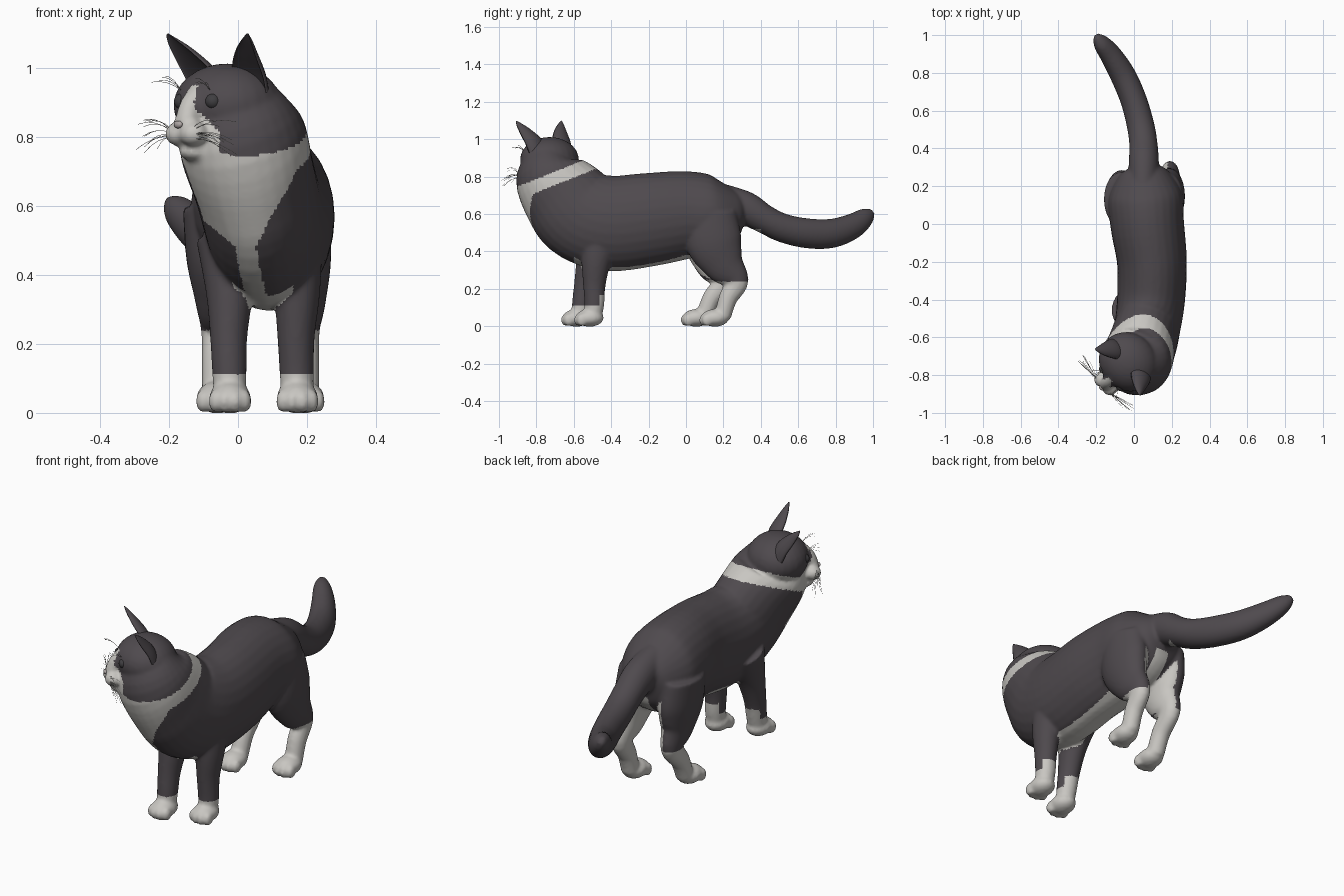
import bpy, bmesh, math, random
from mathutils import Vector, Matrix

random.seed(4)
if "Cube" in bpy.data.objects:
    bpy.data.objects.remove(bpy.data.objects["Cube"])


def material(name, color):
    m = bpy.data.materials.new(name)
    m.use_nodes = True
    m.diffuse_color = (*color, 1)
    m.node_tree.nodes["Principled BSDF"].inputs["Base Color"].default_value = (*color, 1)
    return m


DARK = material("charcoal fur", (0.078, 0.068, 0.076))
WHITE = material("white fur", (0.58, 0.565, 0.535))
INNER = material("inner ear", (0.04, 0.035, 0.04))
EYE = material("dark eye", (0.05, 0.048, 0.052))
NOSE = material("nose", (0.42, 0.38, 0.37))

# The head is turned towards the model's right
HEAD = Matrix.Translation((-0.03, -0.73, 0.89)) @ Matrix.Rotation(math.radians(-46), 4, 'Z')
HEAD_INV = HEAD.inverted()


def ball(bm, center, radii, frame=Matrix()):
    mat = frame @ Matrix.Translation(center) @ Matrix.Diagonal((*radii, 1))
    bmesh.ops.create_uvsphere(bm, u_segments=24, v_segments=16, radius=1, matrix=mat)


def spline(points, steps):
    """Catmull-Rom through tuples of any length."""
    p = [points[0]] + list(points) + [points[-1]]
    out = []
    for i in range(1, len(p) - 2):
        for k in range(steps):
            t = k / steps
            out.append([0.5 * (2 * b + (c - a) * t + (2 * a - 5 * b + 4 * c - d) * t * t
                               + (3 * b - a - 3 * c + d) * t ** 3)
                        for a, b, c, d in zip(p[i - 1], p[i], p[i + 1], p[i + 2])])
    return out + [list(points[-1])]


def loft(bm, sections, frame=Matrix(), front=1, sides=28, steps=5):
    """Elliptical tube; sections are x, y, z, half width, half depth."""
    path = spline(sections, steps)
    rings = []
    for i, s in enumerate(path):
        t = Vector(path[min(i + 1, len(path) - 1)][:3]) - Vector(path[max(i - 1, 0)][:3])
        t.normalize()
        side = (Vector((1, 0, 0)) - t * t.x).normalized()
        other = t.cross(side)
        ring = []
        for j in range(sides):
            a = math.tau * j / sides
            depth = math.sin(a) * (front if j > sides / 2 else 1)
            co = Vector(s[:3]) + side * s[3] * math.cos(a) + other * s[4] * depth
            ring.append(bm.verts.new(frame @ co))
        rings.append(ring)
    for r, q in zip(rings, rings[1:]):
        for j in range(sides):
            k = (j + 1) % sides
            f = bm.faces.new((r[j], r[k], q[k], q[j]))
            f.material_index = int(front < 0 and sides / 2 < j < sides - 1)
    bm.faces.new(rings[0])
    bm.faces.new(rings[-1])


def finish(bm, name, mats):
    bmesh.ops.recalc_face_normals(bm, faces=bm.faces[:])
    for f in bm.faces:
        f.smooth = True
    me = bpy.data.meshes.new(name)
    bm.to_mesh(me)
    bm.free()
    for m in mats:
        me.materials.append(m)
    ob = bpy.data.objects.new(name, me)
    bpy.context.collection.objects.link(ob)
    return ob


bm = bmesh.new()

# Torso, chest and neck
loft(bm, [(.045, .31, .60, .06, .06), (.05, .27, .60, .13, .13), (.06, .15, .59, .195, .21),
          (.07, 0, .595, .195, .235), (.095, -.2, .57, .185, .25), (.09, -.4, .55, .18, .255),
          (.07, -.55, .59, .175, .25), (.045, -.64, .68, .178, .235),
          (.01, -.73, .80, .185, .19), (-.02, -.75, .90, .14, .12)])

# Tail
loft(bm, [(.05, .2, .66, .08, .1), (.052, .32, .63, .08, .09), (.05, .42, .573, .075, .077),
          (.035, .52, .525, .073, .077), (0, .65, .497, .07, .08), (-.055, .78, .497, .068, .078),
          (-.12, .89, .535, .058, .068), (-.175, .96, .585, .042, .05), (-.2, .995, .615, .016, .02)])

# Legs and paws: the right pair steps further forward
FORE = [(.16, -.45, .5, .085, .11), (.17, -.48, .35, .068, .08), (.168, -.49, .22, .054, .06),
        (.17, -.49, .12, .05, .053), (.172, -.5, .03, .045, .045)]
HIND = [(.175, .13, .6, .085, .14), (.185, .15, .45, .085, .15), (.19, .205, .33, .065, .11),
        (.19, .27, .24, .047, .065), (.19, .225, .15, .045, .05), (.19, .195, .05, .045, .045)]


def leg(bm, sections, paw_y, dx, dy):
    moved = []
    for x, y, z, rx, ry in sections:
        t = min(1, max(0, (0.5 - z) / 0.4))
        moved.append((x + dx, y + dy * t, z, rx, ry))
    loft(bm, moved)
    x, y = moved[-1][0], paw_y + dy
    ball(bm, (x, y, .045), (.06, .075, .047))
    for toe in (-.042, -.015, .015, .042):
        ball(bm, (x + toe, y - .062 + abs(toe) * .5, .034), (.02, .03, .034))


for sections, paw_y, dx, dy in ((FORE, -.515, -.195, -.07), (HIND, .155, -.25, -.1)):
    leg(bm, sections, paw_y, 0, 0)
    leg(bm, sections, paw_y, dx, dy)

# Skull, muzzle and chin
ball(bm, (0, 0, 0), (.165, .15, .122), HEAD)
loft(bm, [(0, -.1, .05, .03, .03), (0, -.15, 0, .032, .03), (0, -.172, -.06, .036, .03)], HEAD)
for s in (-1, 1):
    ball(bm, (s * .03, -.165, -.082), (.042, .042, .036), HEAD)
ball(bm, (0, -.125, -.135), (.052, .052, .026), HEAD)

# Fuse into one smooth skin
cat = finish(bm, "cat_body", [DARK, WHITE])
bpy.context.view_layer.objects.active = cat
cat.select_set(True)
remesh = cat.modifiers.new("fuse", 'REMESH')
remesh.mode = 'VOXEL'
remesh.voxel_size = 0.009
remesh.use_smooth_shade = True
smooth = cat.modifiers.new("soften", 'SMOOTH')
smooth.factor = 0.5
smooth.iterations = 6
for name in ("fuse", "soften"):
    bpy.ops.object.modifier_apply(modifier=name)


def lookup(table, v):
    """Piecewise linear table of (key, value), keys rising."""
    if v <= table[0][0]:
        return table[0][1]
    for (a, p), (b, q) in zip(table, table[1:]):
        if v <= b:
            return p + (q - p) * (v - a) / (b - a)
    return table[-1][1]


BIB = [(.31, .03), (.48, .03), (.57, .105), (.66, .16), (.75, .2)]
BIB_MID = [(.31, .06), (.41, .035), (.49, .02), (.57, -.01)]
BLAZE = [(-.12, .1), (-.08, .1), (-.055, .07), (-.02, .035), (.055, .014)]


def is_white(c, n):
    x, y, z = c
    collar = z - 0.4 * y
    if 1.035 < collar < 1.107:
        return True
    if collar >= 1.107:                                   # blaze and muzzle
        p = HEAD_INV @ c
        return p.y < -.07 and p.z < .06 and abs(p.x) < lookup(BLAZE, p.z)
    if y < -.3 and z < (.17 if n.y > .5 else .11):        # front socks
        return True
    if y < -.5 and n.y < -.2 and z > .3:                  # bib
        if abs(x - lookup(BIB_MID, z)) < lookup(BIB, z):
            return True
    if -.6 < y < .2 and n.z < -.55 and .25 < z < .45:     # belly
        return abs(x - .07) < .09
    if -.1 < y < .4:                                      # hind socks and inner thighs
        if z < .24:
            return True
        inward = (x - .065) * n.x < 0 and abs(n.x) > .3
        return z < .52 and (inward or (y > .2 and abs(x - .06) < .04))
    return False


for f in cat.data.polygons:
    f.material_index = int(is_white(f.center, f.normal))
    f.use_smooth = True

# Cupped ears and eyes
for s, label in ((1, "left"), (-1, "right")):
    bm = bmesh.new()
    loft(bm, [(s * .09, 0, .045, .066, .045), (s * .105, -.02, .09, .06, .042),
              (s * .13, -.05, .14, .042, .032), (s * .155, -.073, .182, .02, .018),
              (s * .168, -.082, .207, .004, .004)], HEAD, front=-.35)
    finish(bm, label + "_ear", [DARK, INNER])
    bm = bmesh.new()
    ball(bm, (s * .065, -.121, .012), (.023, .023, .023), HEAD)
    finish(bm, label + "_eye", [EYE])

# Nose
bm = bmesh.new()
ball(bm, (0, -.199, -.055), (.016, .009, .011), HEAD)
finish(bm, "nose", [NOSE])

# Whiskers and brow hairs
curve = bpy.data.curves.new("whiskers", 'CURVE')
curve.dimensions = '3D'
curve.bevel_depth = 0.0007
curve.bevel_resolution = 0
curve.materials.append(WHITE)


def hair(root, tip, sag):
    sp = curve.splines.new('POLY')
    sp.points.add(4)
    for i, p in enumerate(sp.points):
        t = i / 4
        co = root.lerp(tip, t) + Vector((0, 0, sag * 4 * t * (1 - t)))
        p.co = (*(HEAD @ co), 1)


for s in (-1, 1):
    for i in range(12):
        spread = random.uniform(-1, 1)
        root = Vector((s * random.uniform(.04, .055), -.185, -.08 + spread * .016))
        tip = Vector((s * random.uniform(.13, .2), random.uniform(-.19, -.14), -.09 + spread * .055))
        hair(root, tip, .012)
    for i in range(4):
        root = Vector((s * .06, -.13, .045))
        tip = Vector((s * random.uniform(.06, .12), -.19, random.uniform(.06, .1)))
        hair(root, tip, .01)
bpy.context.collection.objects.link(bpy.data.objects.new("whiskers", curve))
